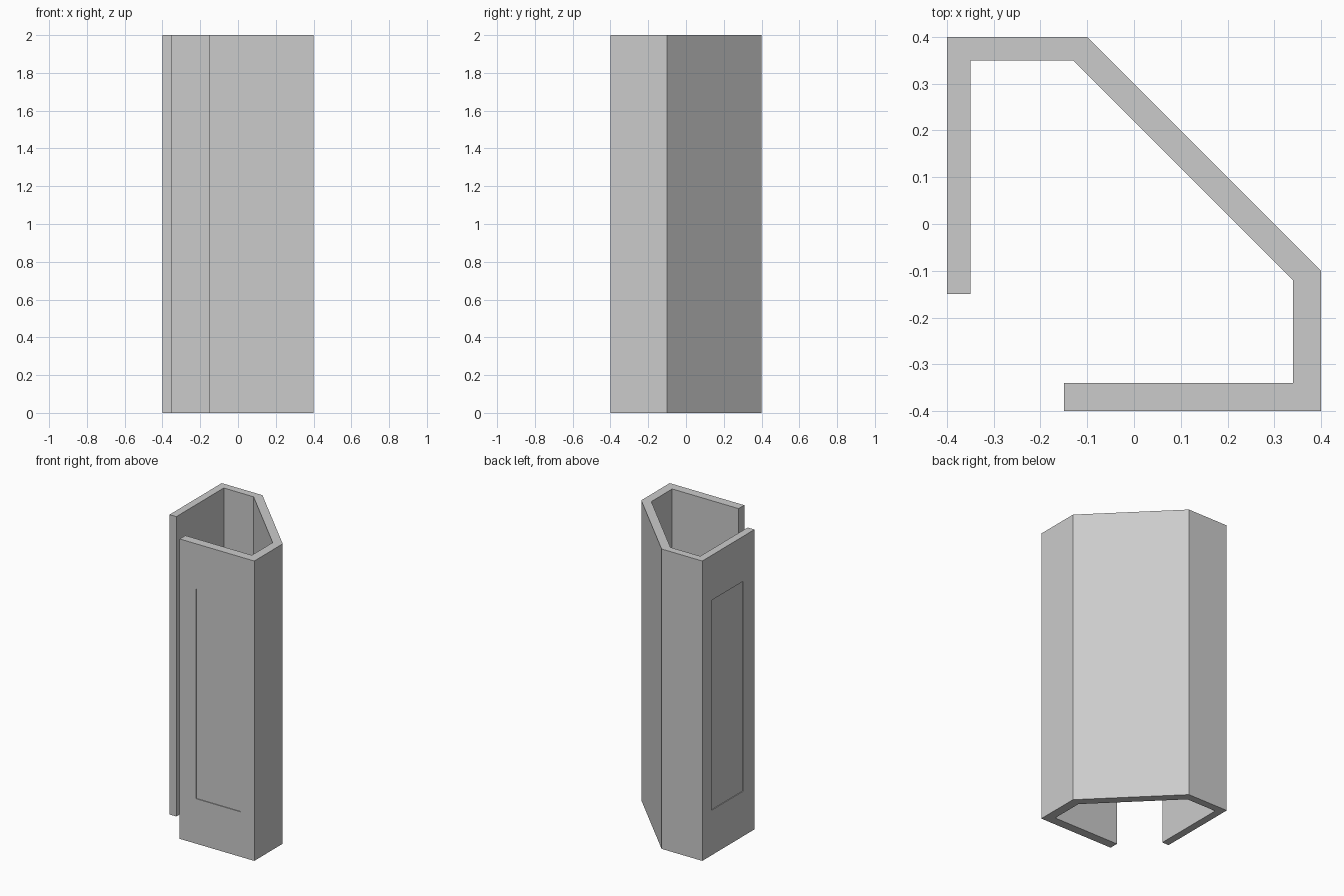
import bpy
import bmesh
from mathutils import Vector

cube = bpy.data.objects.get("Cube")
if cube:
    bpy.data.objects.remove(cube, do_unlink=True)

HEIGHT = 2.0
RECESS = 0.005

# Material
grey = bpy.data.materials.new("plain grey")
grey.use_nodes = True
colour = (0.6, 0.6, 0.6, 1)
grey.diffuse_color = colour
grey.node_tree.nodes["Principled BSDF"].inputs["Base Color"].default_value = colour

# Open five-sided channel: outer outline, then back along the inside
outer = [(-0.4, -0.15), (-0.4, 0.4), (-0.1, 0.4), (0.4, -0.1), (0.4, -0.4), (-0.15, -0.4)]
inner = [(-0.15, -0.34), (0.34, -0.34), (0.34, -0.12), (-0.13, 0.35), (-0.35, 0.35), (-0.35, -0.15)]

bm = bmesh.new()
base = bm.faces.new([bm.verts.new((x, y, 0)) for x, y in outer + inner])
top = bmesh.ops.extrude_face_region(bm, geom=[base], use_keep_orig=True)["geom"]
bmesh.ops.translate(bm, vec=(0, 0, HEIGHT),
                    verts=[v for v in top if isinstance(v, bmesh.types.BMVert)])
bmesh.ops.recalc_face_normals(bm, faces=bm.faces)


def recess_panel(normal, axis):
    """Sink a tall rectangular panel into the outer wall facing normal."""
    bm.normal_update()
    wall = next(f for f in bm.faces if f.normal.dot(normal) > 0.99
                and f.calc_center_median().dot(normal) > 0.39)
    bmesh.ops.inset_individual(bm, faces=[wall], thickness=0.1)
    middle = wall.calc_center_median()
    for v in wall.verts:
        v.co.z = 1.7 if v.co.z > middle.z else 0.3
        v.co[axis] = 0.3 if v.co[axis] > middle[axis] else -0.03
    panel = bmesh.ops.extrude_discrete_faces(bm, faces=[wall])["faces"][0]
    bmesh.ops.translate(bm, verts=panel.verts, vec=-RECESS * normal)


# Recessed panels on the front and the right-hand wall
recess_panel(Vector((0, -1, 0)), 0)
recess_panel(Vector((-1, 0, 0)), 1)

mesh = bpy.data.meshes.new("channel_shell")
bm.to_mesh(mesh)
bm.free()
mesh.materials.append(grey)
shell = bpy.data.objects.new("channel_shell", mesh)
bpy.context.collection.objects.link(shell)
